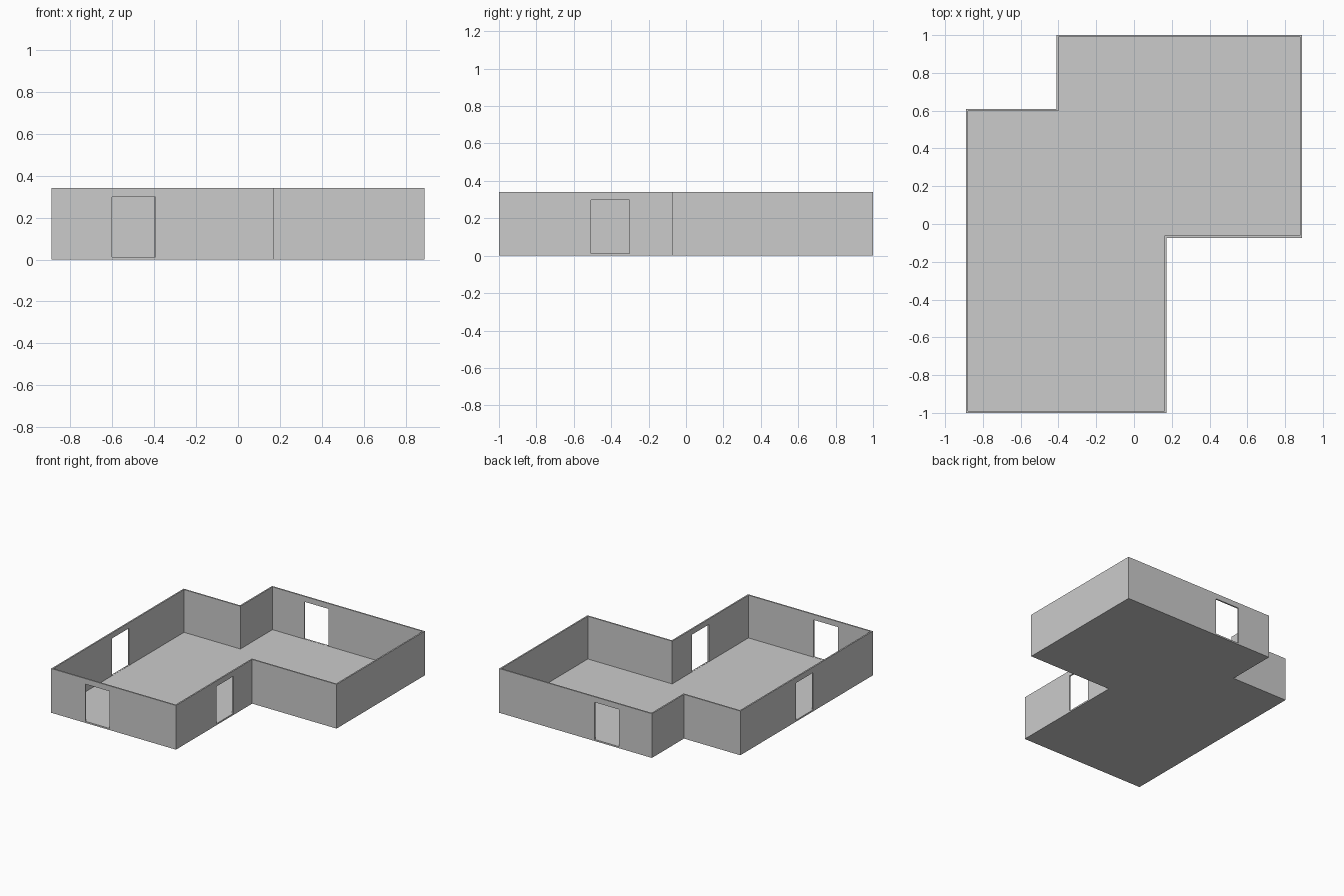
import bpy, bmesh
from mathutils import Vector

if "Cube" in bpy.data.objects:
    bpy.data.objects.remove(bpy.data.objects["Cube"])

T, H = 0.011, 0.34           # wall and floor thickness, wall height
DOOR_W, DOOR_TOP = 0.206, 0.298

# Outer footprint, counter-clockwise
outline = [Vector(p) for p in [
    (-0.89, -1), (0.172, -1), (0.172, -0.073), (0.89, -0.073),
    (0.89, 1), (-0.41, 1), (-0.41, 0.61), (-0.89, 0.61)]]


def inset(points, d):
    # Right-angled footprint moved inwards by d
    result = []
    for i, p in enumerate(points):
        a = (p - points[i - 1]).normalized()
        b = (points[(i + 1) % len(points)] - p).normalized()
        result.append(p + d * Vector((-a.y - b.y, a.x + b.x)))
    return result


def prism(name, points, z0, z1):
    bm = bmesh.new()
    base = bm.faces.new([bm.verts.new((p[0], p[1], z0)) for p in points])
    top = bmesh.ops.extrude_face_region(bm, geom=[base])["geom"]
    bmesh.ops.translate(bm, vec=(0, 0, z1 - z0),
                        verts=[v for v in top if isinstance(v, bmesh.types.BMVert)])
    bmesh.ops.recalc_face_normals(bm, faces=bm.faces)
    mesh = bpy.data.meshes.new(name)
    bm.to_mesh(mesh)
    bm.free()
    obj = bpy.data.objects.new(name, mesh)
    bpy.context.collection.objects.link(obj)
    return obj


def cut(target, cutter):
    mod = target.modifiers.new(cutter.name, 'BOOLEAN')
    mod.operation, mod.solver, mod.object = 'DIFFERENCE', 'EXACT', cutter
    bpy.context.view_layer.objects.active = target
    bpy.ops.object.modifier_apply(modifier=mod.name)
    bpy.data.objects.remove(cutter)


# Floor and walls as one open-topped shell
shell = prism("room_shell", outline, 0, H)
cut(shell, prism("room_space", inset(outline, T), T, H + 0.1))

# Doorways: centre and the axis the wall runs along
for x, y, axis in [(-0.497, -1, 'x'), (-0.025, 1, 'x'),
                   (0.172, -0.405, 'y'), (-0.89, -0.172, 'y')]:
    hx, hy = (DOOR_W / 2, 0.05) if axis == 'x' else (0.05, DOOR_W / 2)
    corners = [(x - hx, y - hy), (x + hx, y - hy), (x + hx, y + hy), (x - hx, y + hy)]
    cut(shell, prism("doorway", corners, T + 0.001, DOOR_TOP))
